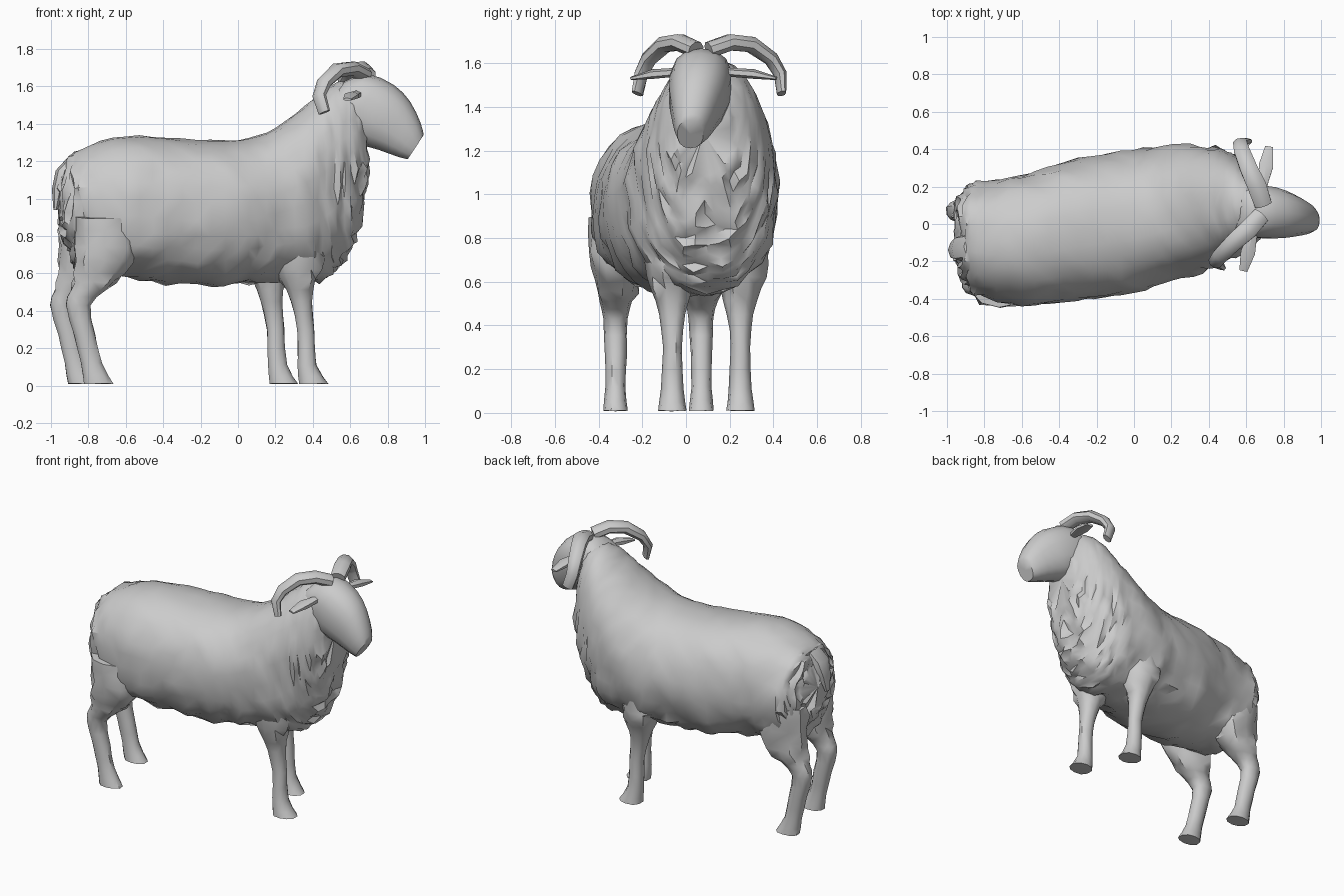
import bpy, bmesh, math, random
from mathutils import Vector, Matrix, noise

if "Cube" in bpy.data.objects:
    bpy.data.objects.remove(bpy.data.objects["Cube"])

random.seed(4)
grey = bpy.data.materials.new("wool_grey")
grey.diffuse_color = (0.6, 0.6, 0.6, 1)
grey.use_nodes = True
grey.node_tree.nodes["Principled BSDF"].inputs["Base Color"].default_value = grey.diffuse_color
X, Y, Z = Vector((1, 0, 0)), Vector((0, 1, 0)), Vector((0, 0, 1))


def refine(st, n):
    """Catmull-Rom resampling of the stations."""
    out = []
    for i in range(len(st) - 1):
        a, b, c, d = st[max(i - 1, 0)], st[i], st[i + 1], st[min(i + 2, len(st) - 1)]
        for k in range(n):
            t = k / n
            out.append([0.5 * (2 * q + (r - p) * t + (2 * p - 5 * q + 4 * r - s) * t * t
                               + (3 * q - p - 3 * r + s) * t ** 3)
                        for p, q, r, s in zip(a, b, c, d)])
    return out + [list(st[-1])]


def loft(name, st, u, v=None, sides=10, power=2.0, n=1, bump=None, angle=45):
    """Skin rings (x, y, z, ru, rv); without v the rings follow the path."""
    st = refine(st, n)
    pts = [Vector(s[:3]) for s in st]
    bm = bmesh.new()
    rings = []
    for i, s in enumerate(st):
        uu, vv = u, v
        if v is None:
            t = (pts[min(i + 1, len(pts) - 1)] - pts[max(i - 1, 0)]).normalized()
            uu = (u - t * u.dot(t)).normalized()
            vv = t.cross(uu)
        ring = []
        for k in range(sides):
            a = 2 * math.pi * (k + 0.5) / sides
            c, d = math.cos(a), math.sin(a)
            cu = math.copysign(abs(c) ** (2 / power), c)
            dv = math.copysign(abs(d) ** (2 / power), d)
            ring.append(bm.verts.new(pts[i] + uu * (cu * s[3]) + vv * (dv * s[4])))
        rings.append(ring)
    for r, q in zip(rings, rings[1:]):
        for k in range(sides):
            j = (k + 1) % sides
            bm.faces.new((r[k], r[j], q[j], q[k]))
    for r, p in ((rings[0], pts[0]), (rings[-1], pts[-1])):
        c = bm.verts.new(p)
        for k in range(sides):
            bm.faces.new((r[k], r[(k + 1) % sides], c))
    bmesh.ops.recalc_face_normals(bm, faces=bm.faces[:])
    if bump:
        bm.normal_update()
        for vert, nrm in [(w, w.normal.copy()) for w in bm.verts]:
            k = bump(vert.co)
            vert.co += nrm * k * (noise.noise(vert.co * 7) + random.uniform(-0.7, 0.7))
            vert.co.x += random.uniform(-0.4, 0.4) * k
        bmesh.ops.triangulate(bm, faces=bm.faces[:])
    me = bpy.data.meshes.new(name)
    bm.to_mesh(me)
    bm.free()
    me.materials.append(grey)
    ob = bpy.data.objects.new(name, me)
    bpy.context.collection.objects.link(ob)
    bpy.ops.object.select_all(action='DESELECT')
    ob.select_set(True)
    bpy.context.view_layer.objects.active = ob
    bpy.ops.object.shade_smooth_by_angle(angle=math.radians(angle))


def wool(co):
    """Shaggy chest, rump and belly; smooth back."""
    if co.z > 1.22:
        return 0.006
    return 0.022 if co.x > 0.3 or co.x < -0.8 or co.z < 0.75 else 0.012


# Woolly body and neck: x, centre y, half width, top z, bottom z
body = [(-.945, -.07, .14, 1.12, .86), (-.915, -.07, .235, 1.2, .72),
        (-.84, -.08, .295, 1.27, .61), (-.6, -.09, .35, 1.335, .58),
        (-.3, -.03, .38, 1.32, .55), (0, .01, .38, 1.315, .54),
        (.2, .06, .36, 1.38, .56), (.4, .09, .325, 1.53, .55),
        (.5, .1, .29, 1.61, .59), (.58, .1, .245, 1.63, .7),
        (.645, .09, .19, 1.6, .85), (.69, .08, .12, 1.48, 1.08)]
loft("woolly_body", [(x, y, (t + b) / 2, w, (t - b) / 2) for x, y, w, t, b in body],
     Y, Z, sides=30, power=2.2, n=4, bump=wool, angle=40)

# Head, running forward and down to the muzzle
loft("head", [(.5, .07, 1.52, .11, .13), (.6, .07, 1.53, .14, .165),
              (.73, .06, 1.455, .14, .185), (.835, .045, 1.39, .115, .155),
              (.915, .03, 1.315, .085, .11), (.95, .02, 1.275, .06, .078)],
     Y, Vector((.55, 0, .83)), sides=14, power=2.3, n=2, angle=50)

# Horns and ears, mirrored across the slightly turned head
horn = [(0, .03, 1.66, .05, .04), (-.052, .118, 1.695, .055, .04),
        (-.116, .203, 1.685, .05, .04), (-.17, .286, 1.62, .045, .035),
        (-.188, .325, 1.55, .04, .03), (-.158, .337, 1.46, .037, .02)]
ear = [(-.02, .1, 1.56, .02, .02), (-.028, .236, 1.55, .045, .022),
       (-.032, .339, 1.53, .025, .008)]
turn = Matrix.Rotation(math.radians(-11.8), 3, 'Z')


def on_head(st, side):
    out = []
    for x, y, z, a, b in st:
        p = turn @ Vector((x, y * side, z)) + Vector((.685, .075, 0))
        out.append((p.x, p.y, p.z, a, b))
    return out


for label, side in (("right", -1), ("left", 1)):
    loft(label + "_horn", on_head(horn, side), turn @ Vector((.9, .42 * side, 0)),
         sides=8, angle=40)
    loft(label + "_ear", on_head(ear, side), X, sides=6, angle=40)

# Tail hanging against the rump
loft("tail", [(-.87, -.12, 1.22, .04, .07), (-.935, -.13, 1.15, .04, .07),
              (-.96, -.14, 1.05, .035, .05), (-.975, -.15, .94, .012, .02)],
     X, Y, sides=7, angle=35)

# Legs, woolly on top, flaring to the hooves: x, z, rx, ry, then placed by offset
front = [(.33, .85, .15, .125), (.325, .68, .14, .13), (.325, .57, .095, .095),
         (.34, .45, .06, .06), (.36, .3, .048, .044), (.37, .11, .052, .052),
         (.405, .01, .08, .065)]
hind = [(-.72, .9, .16, .13), (-.71, .74, .17, .125), (-.74, .6, .14, .105),
        (-.8, .51, .1, .075), (-.855, .43, .068, .057), (-.82, .27, .058, .05),
        (-.785, .12, .058, .045), (-.745, .01, .08, .057)]
for name, st, dx, y in (("front_right_leg", front, 0, -.062),
                        ("front_left_leg", front, -.16, .248),
                        ("hind_right_leg", hind, 0, -.322),
                        ("hind_left_leg", hind, -.085, .07)):
    loft(name, [(x + dx, y, z, a, b) for x, z, a, b in st], X, Y, sides=10,
         power=2.2, n=2, bump=lambda co: 0.02 if co.z > 0.52 else 0.003)
